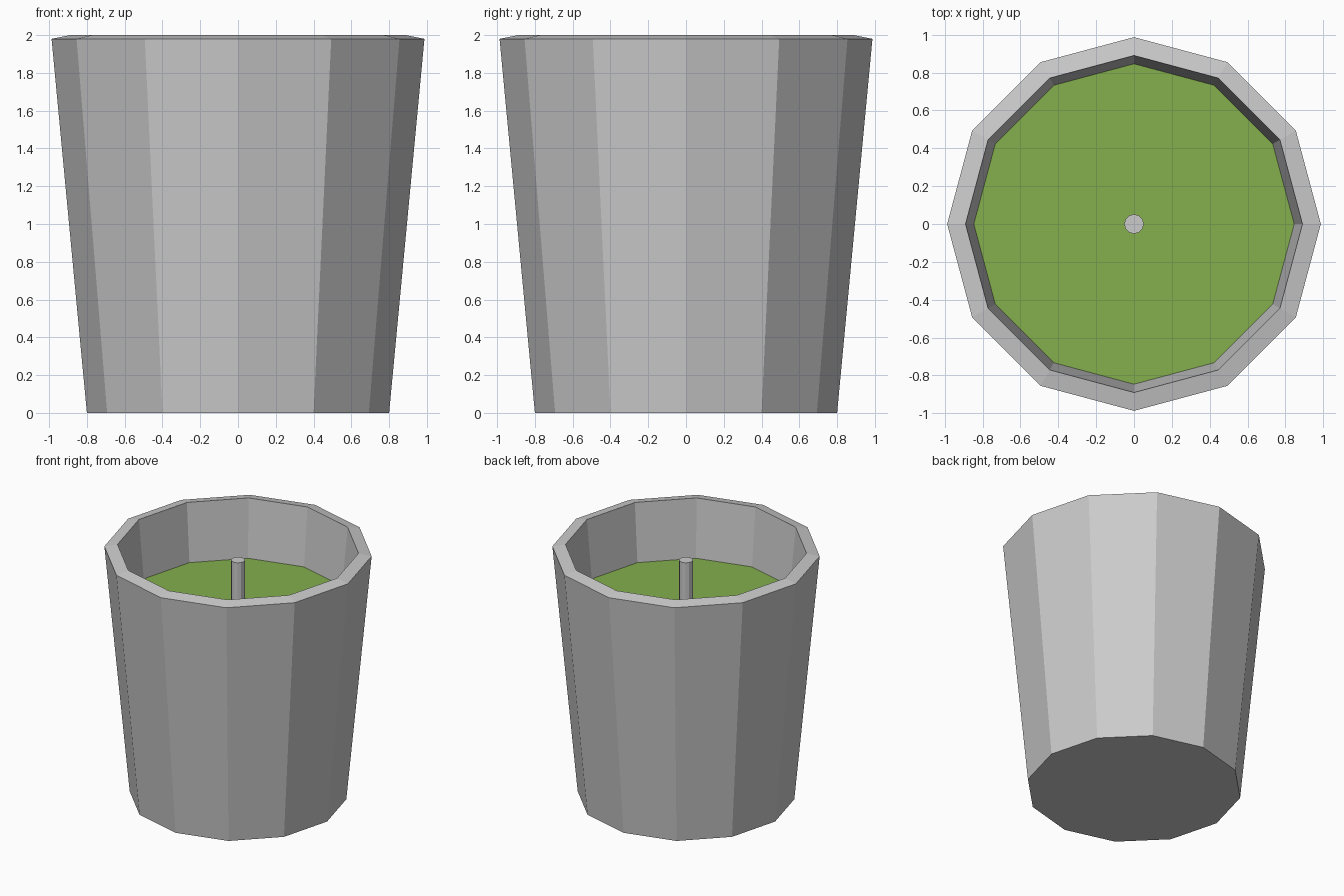
import bpy, math

if "Cube" in bpy.data.objects:
    bpy.data.objects.remove(bpy.data.objects["Cube"])

SIDES = 12


def make_lathe(name, profile, sides=SIDES):
    """Flat-faced turned shape; (radius, z) profile, capped at both ends."""
    verts = [(r * math.cos(2 * math.pi * i / sides), r * math.sin(2 * math.pi * i / sides), z)
             for r, z in profile for i in range(sides)]
    faces = []
    for k in range(len(profile) - 1):
        for i in range(sides):
            j = (i + 1) % sides
            a, b = k * sides, (k + 1) * sides
            faces.append((a + i, a + j, b + j, b + i))
    faces.append(tuple(reversed(range(sides))))
    last = (len(profile) - 1) * sides
    faces.append(tuple(range(last, last + sides)))
    mesh = bpy.data.meshes.new(name)
    mesh.from_pydata(verts, [], faces)
    mesh.update()
    obj = bpy.data.objects.new(name, mesh)
    bpy.context.collection.objects.link(obj)
    return obj


# Tapered pot: outer wall, sloped rim, inner wall and floor
make_lathe("pot", [(0.80, 0.0), (0.987, 1.98), (0.89, 2.0), (0.713, 0.1)])

# Green surface filling the pot
bpy.ops.mesh.primitive_circle_add(vertices=SIDES, radius=0.847, fill_type='NGON',
                                  location=(0, 0, 1.53))
filling = bpy.context.object
filling.name = "filling"
green = bpy.data.materials.new("green")
green.diffuse_color = (0.23, 0.43, 0.075, 1)
green.use_nodes = True
green.node_tree.nodes["Principled BSDF"].inputs["Base Color"].default_value = green.diffuse_color
filling.data.materials.append(green)

# Central stem
make_lathe("stem", [(0.052, 1.5), (0.052, 1.91)])
